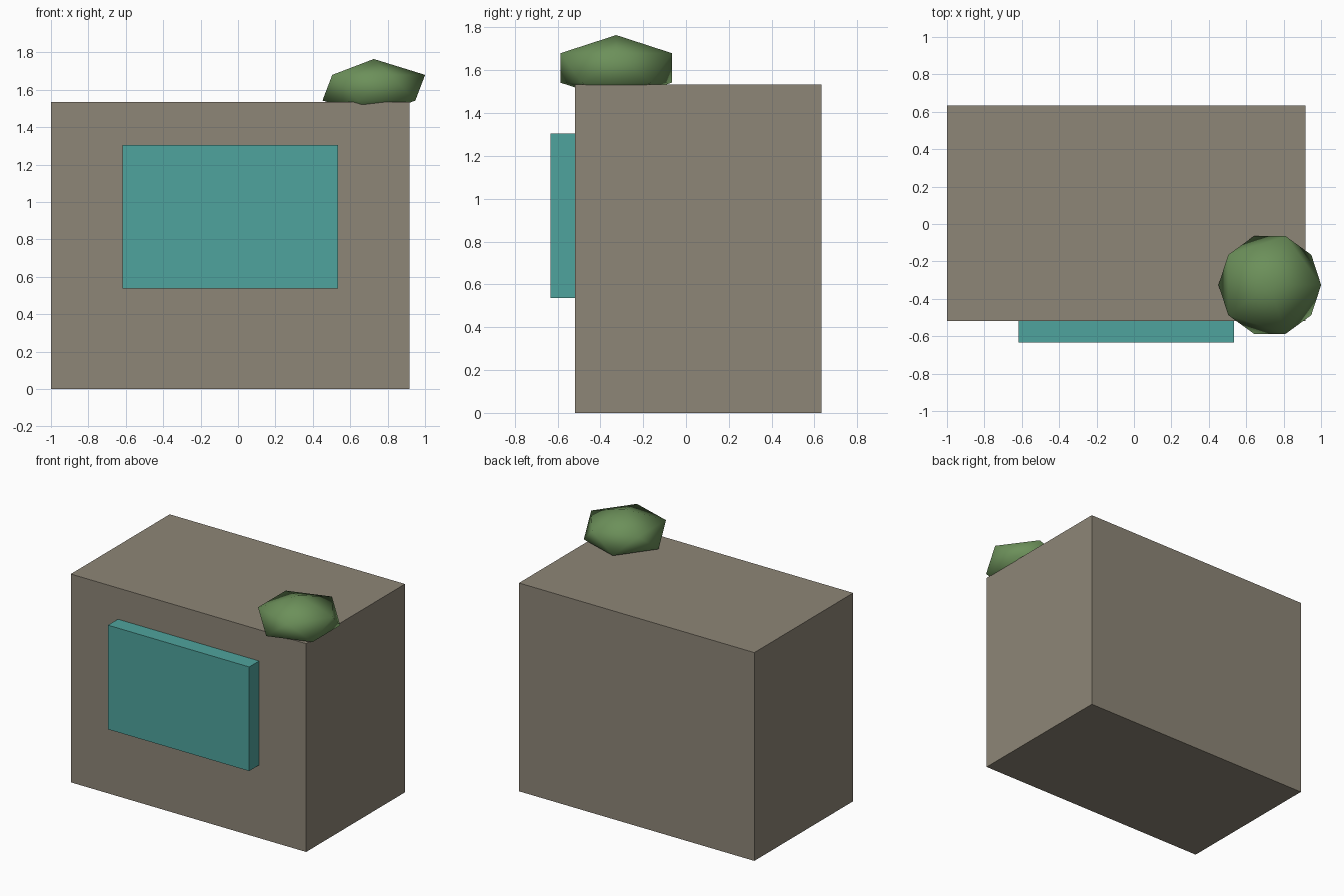
import bpy
from mathutils import Vector

cube = bpy.data.objects.get("Cube")
if cube:
    bpy.data.objects.remove(cube, do_unlink=True)

U = 0.3835  # module size: the body is 5 x 3 x 4 modules
BODY_CENTRE = Vector((-0.041, 0.15 * U, 2 * U))


def material(name, rgb):
    mat = bpy.data.materials.new(name)
    mat.use_nodes = True
    mat.diffuse_color = (*rgb, 1)
    bsdf = next(n for n in mat.node_tree.nodes if n.type == 'BSDF_PRINCIPLED')
    bsdf.inputs["Base Color"].default_value = (*rgb, 1)
    return mat


def finish(name, scale, mat):
    obj = bpy.context.object
    obj.name = name
    obj.scale = scale
    bpy.ops.object.transform_apply(location=False, rotation=False, scale=True)
    obj.data.materials.append(mat)
    return obj


def box(name, centre, size, mat):
    bpy.ops.mesh.primitive_cube_add(size=1, location=centre)
    return finish(name, size, mat)


stone = material("warm grey", (0.270, 0.238, 0.184))
teal = material("teal", (0.078, 0.371, 0.337))
leaf = material("leaf green", (0.150, 0.279, 0.102))

# Main block
box("body", BODY_CENTRE, Vector((5, 3, 4)) * U, stone)

# Raised front panel, its back sunk slightly into the block
box("front_panel", BODY_CENTRE + Vector((0, -1.6, 0.4)) * U,
    Vector((3, 0.4, 2)) * U, teal)

# Flattened low-poly bush on the front left corner of the roof
bpy.ops.mesh.primitive_ico_sphere_add(
    subdivisions=1, radius=0.8 * U, location=BODY_CENTRE + Vector((2, -1, 2.2)) * U)
finish("roof_bush", (1, 1, 0.5), leaf)
bpy.ops.object.shade_smooth()
